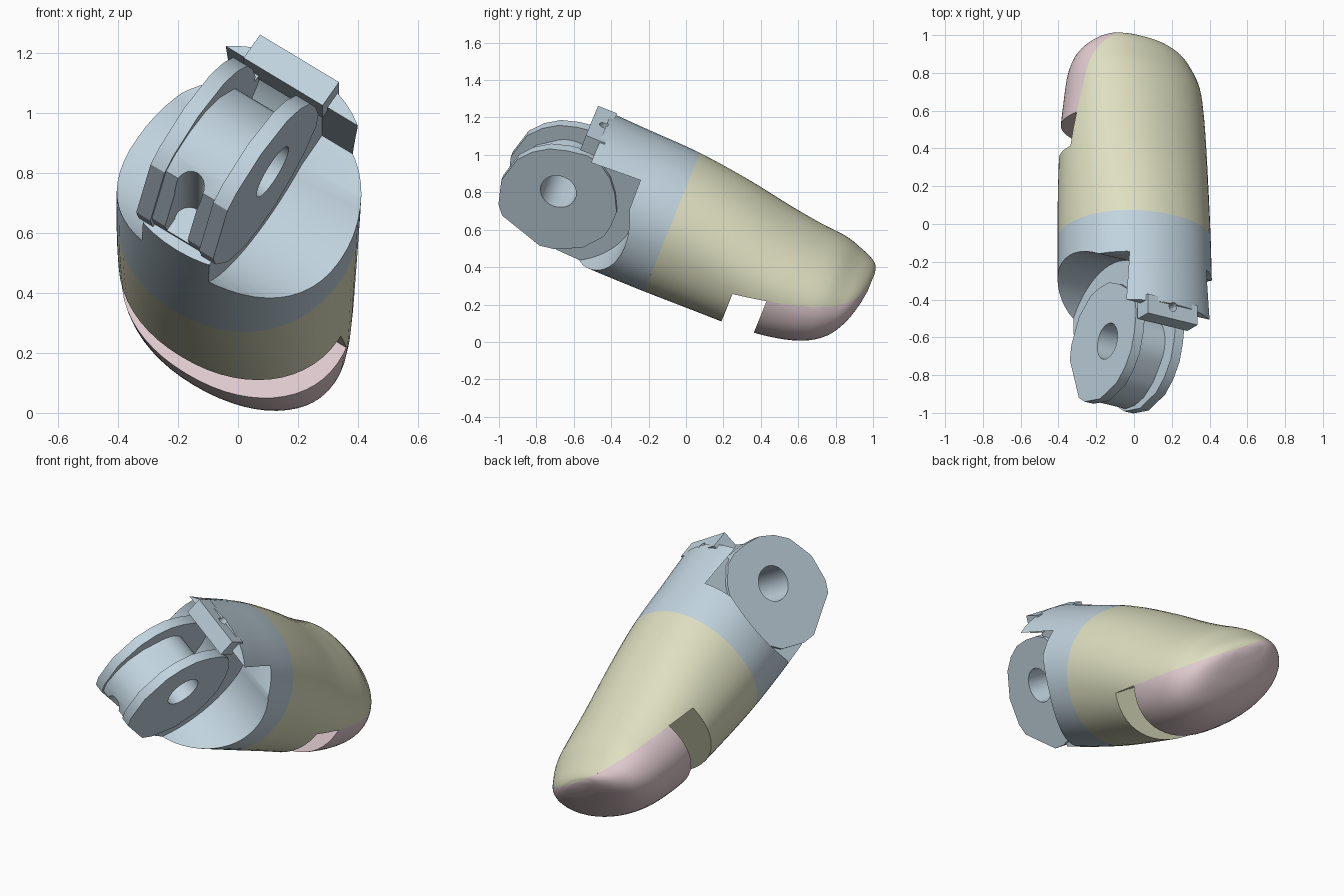
import bpy, bmesh, math
from mathutils import Matrix, Vector

if "Cube" in bpy.data.objects:
    bpy.data.objects.remove(bpy.data.objects["Cube"])

# Frame of the part: X = hinge axis, Y = finger axis, Z = back of the finger
TILT, ROLL = math.radians(-22), math.radians(33)
FRAME = (Matrix.Translation((0, -0.075, 0.64)) @ Matrix.Rotation(TILT, 4, 'X')
         @ Matrix.Rotation(ROLL, 4, 'Y'))
HINGE_X, HINGE_Y = -0.015, -0.625


def material(name, rgb):
    m = bpy.data.materials.new(name)
    m.use_nodes = True
    m.diffuse_color = (*rgb, 1)
    bsdf = next(n for n in m.node_tree.nodes if n.type == 'BSDF_PRINCIPLED')
    bsdf.inputs["Base Color"].default_value = (*rgb, 1)
    return m


BLUE = material("pale blue", (0.54, 0.66, 0.74))
CREAM = material("pale yellow", (0.73, 0.74, 0.53))
PINK = material("pale pink", (0.74, 0.59, 0.62))


def finish(name, bm, mat=None):
    bmesh.ops.recalc_face_normals(bm, faces=bm.faces)
    me = bpy.data.meshes.new(name)
    bm.to_mesh(me)
    bm.free()
    ob = bpy.data.objects.new(name, me)
    bpy.context.scene.collection.objects.link(ob)
    if mat:
        me.materials.append(mat)
    return ob


def skin(name, rings, mat=None):
    """Closed tube through equal-length rings with flat end caps."""
    bm = bmesh.new()
    vr = [[bm.verts.new(p) for p in ring] for ring in rings]
    n = len(vr[0])
    for a, b in zip(vr, vr[1:]):
        for i in range(n):
            j = (i + 1) % n
            bm.faces.new((a[i], a[j], b[j], b[i]))
    bm.faces.new(vr[0])
    bm.faces.new(vr[-1])
    return finish(name, bm, mat)


def prism(name, profile, x0, x1, mat=None):
    """Profile in the YZ plane pushed along the hinge axis."""
    return skin(name, [[(x, y, z) for y, z in profile] for x in (x0, x1)], mat)


def arc(r, a0, a1, n, cy=HINGE_Y, cz=0):
    return [(cy + r * math.cos(math.radians(a0 + (a1 - a0) * i / n)),
             cz + r * math.sin(math.radians(a0 + (a1 - a0) * i / n))) for i in range(n + 1)]


def disc(name, r, x0, x1, mat=None):
    return prism(name, arc(r, 0, 350, 35), x0, x1, mat)


def boolean(ob, cutter, op='DIFFERENCE', keep=False):
    mod = ob.modifiers.new("cut", 'BOOLEAN')
    mod.object, mod.operation, mod.solver = cutter, op, 'EXACT'
    bpy.context.view_layer.objects.active = ob
    bpy.ops.object.modifier_apply(modifier=mod.name)
    if not keep:
        bpy.data.objects.remove(cutter)


# Finger stations: distance along axis, half width, sideways shift, top, bottom
STATIONS = [(-0.52, .408, 0, .412, -.375), (-0.3, .405, 0, .402, -.385),
            (0, .403, 0, .388, -.387), (.3, .405, .005, .342, -.372),
            (.57, .405, .015, .285, -.35), (.75, .395, .018, .255, -.318),
            (.9, .378, .01, .23, -.265), (1.0, .335, 0, .19, -.19),
            (1.06, .27, -.01, .166, -.092), (1.095, .18, -.03, .143, .01),
            (1.108, .09, -.04, .12, .075)]


def squash(v):
    """Slightly squared-off ellipse."""
    return math.copysign(abs(v) ** 0.94, v)


def finger(name, first, last, mat):
    s = [Vector(v) for v in STATIONS]
    rows = []
    for k in range(first, last):
        p0, p1, p2, p3 = s[max(k - 1, 0)], s[k], s[k + 1], s[min(k + 2, len(s) - 1)]
        m1 = (p2 - p0) * ((p2[0] - p1[0]) / (p2[0] - p0[0]))
        m2 = (p3 - p1) * ((p2[0] - p1[0]) / (p3[0] - p1[0]))
        for i in range(4):
            t = i / 4
            rows.append(p1 * (2*t**3 - 3*t**2 + 1) + m1 * (t**3 - 2*t**2 + t)
                        + p2 * (3*t**2 - 2*t**3) + m2 * (t**3 - t**2))
    rows.append(s[last])
    rings = []
    for y, w, shift, top, bot in rows:
        angles = [math.tau * i / 56 for i in range(56)]
        rings.append([(shift + w * squash(math.cos(a)), y,
                       (top + bot) / 2 + (top - bot) / 2 * squash(math.sin(a)))
                      for a in angles])
    return skin(name, rings, mat)


# Fingertip body with the pad seat removed, and the soft pad
tip = finger("fingertip_body", 2, 10, CREAM)
boolean(tip, prism("seat_cutter", [(.444, -1), (.444, -.01), (1.3, .165), (1.3, -1)], -1, 1))
pad = finger("fingertip_pad", 2, 10, PINK)
boolean(pad, prism("pad_keeper", [(.627, -1), (.627, .0274), (1.3, .165), (1.3, -1)], -1, 1),
        'INTERSECT')

# Cuff: scooped on both sides of the hinge, slotted in the middle
cuff = finger("cuff", 0, 2, BLUE)
scoop = [(-1.2, .33), (-.24, .33)] + arc(.44, 28, -90, 20) + [(-1.2, -.44)]
for side in (-1, 1):
    xs = sorted((HINGE_X + side * .135, HINGE_X + side * .8))
    boolean(cuff, prism("scoop_cutter", scoop, *xs))
boolean(cuff, disc("slot_cutter", .34, HINGE_X - .098, HINGE_X + .098))

# Hinge plates and drum
plate_outline = [(-.271, -.22), (-.305, -.07), (-.268, .09), (-.208, .17), (-.13, .23),
                 (-.036, .262), (.07, .28), (.144, .268), (.23, .2), (.285, .12), (.33, .017),
                 (.33, -.08), (.315, -.16), (.233, -.274), (.098, -.35), (.016, -.365),
                 (-.23, -.277)]
plate_outline = [(y + HINGE_Y, z) for y, z in plate_outline]
hinge = []
for name, side in (("left", 1), ("right", -1)):
    xs = sorted((HINGE_X + side * .097, HINGE_X + side * .153))
    hinge.append(prism("hinge_plate_" + name, plate_outline, *xs, BLUE))
drum_low = [(.31, -.1), (.3, -.16), (.225, -.265), (.095, -.34), (.015, -.355),
            (-.225, -.268), (-.26, -.21), (-.272, -.12), (-.255, -.03), (-.2, .06)]
drum_low = [(y + HINGE_Y, z) for y, z in drum_low]
drum = prism("hinge_drum", arc(.175, 135, 0, 16) + drum_low,
             HINGE_X - .0975, HINGE_X + .0975, BLUE)
hinge.append(drum)

# Cord groove along the underside of the drum
groove = [[(HINGE_X + .05 * math.cos(math.tau * i / 20), y,
            -.275 + .05 * math.sin(math.tau * i / 20)) for i in range(20)] for y in (-1.1, -.55)]
boolean(drum, skin("groove_cutter", groove))
boolean(drum, prism("mouth_cutter", [(-1.1, -.5), (-1.1, -.28), (-.55, -.28), (-.55, -.5)],
                    HINGE_X - .045, HINGE_X + .045))

# Stop block on top, with a small blind pin hole
block = prism("stop_block", [(-.6, .3), (-.6, .4), (-.49, .4), (-.49, .3)],
              HINGE_X - .157, HINGE_X + .157, BLUE)
pin = [[(HINGE_X + .023 * math.cos(math.tau * i / 16), -.533 + .023 * math.sin(math.tau * i / 16),
         z) for i in range(16)] for z in (.33, .5)]
pin_cutter = skin("pin_cutter", pin)
boolean(cuff, pin_cutter, keep=True)
boolean(block, pin_cutter)

# Axle hole through everything on the hinge
axle = disc("axle_cutter", .098, -.6, .6)
for ob in hinge:
    boolean(ob, axle, keep=True)
boolean(cuff, axle)

# Place and shade
for ob in [tip, pad, cuff, block] + hinge:
    ob.data.transform(FRAME)
    bpy.ops.object.select_all(action='DESELECT')
    ob.select_set(True)
    bpy.context.view_layer.objects.active = ob
    bpy.ops.object.shade_smooth_by_angle(angle=math.radians(30))
